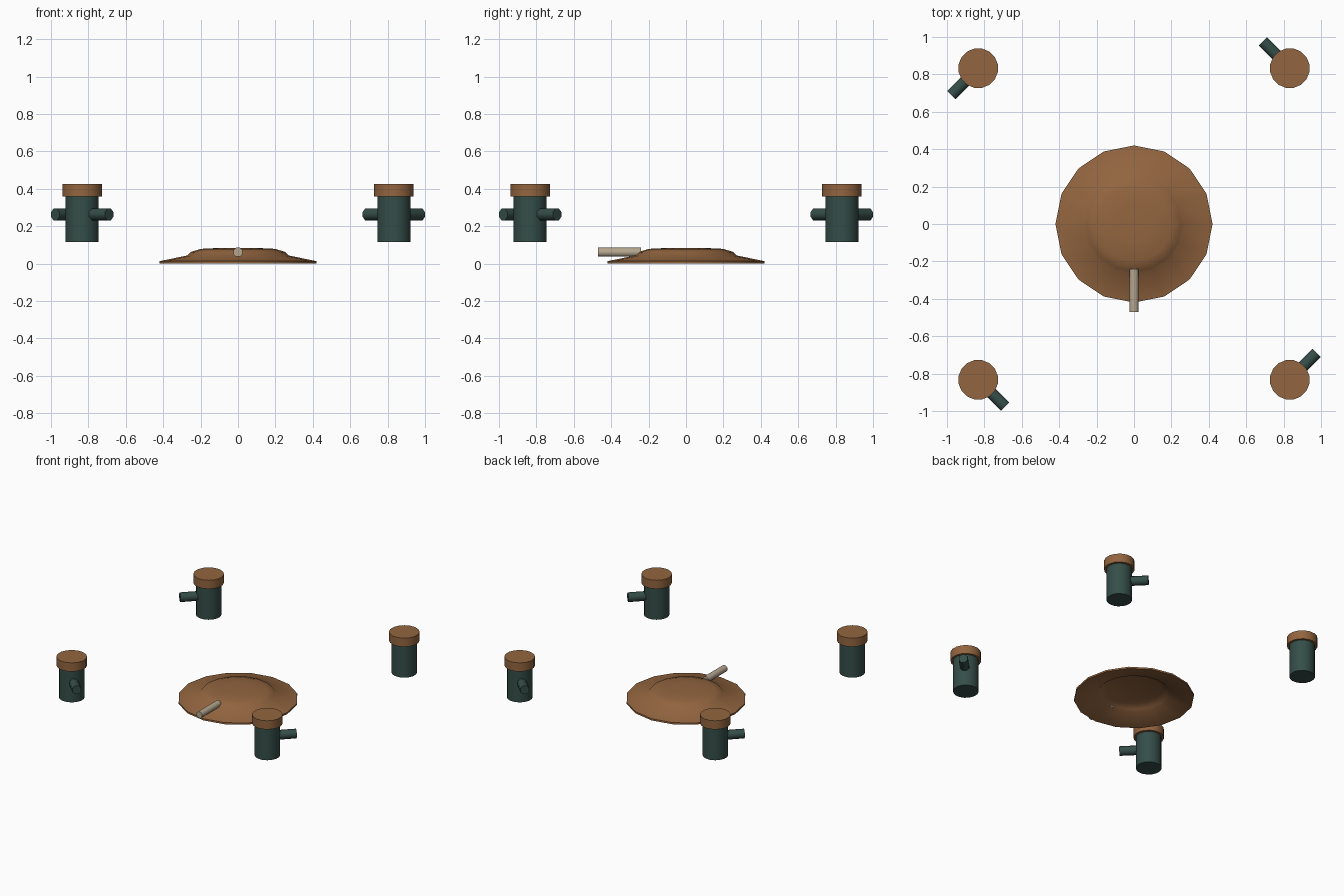
import bpy, bmesh, math
from mathutils import Matrix, Vector

old = bpy.data.objects.get("Cube")
if old:
    bpy.data.objects.remove(old, do_unlink=True)


def material(name, color):
    m = bpy.data.materials.new(name)
    m.use_nodes = True
    m.diffuse_color = (*color, 1)
    m.node_tree.nodes["Principled BSDF"].inputs["Base Color"].default_value = (*color, 1)
    return m


brown = material("warm brown", (0.29, 0.13, 0.05))
green = material("dark green", (0.035, 0.075, 0.065))
beige = material("pale beige", (0.46, 0.38, 0.27))


def finish(name, bm, mat, angle):
    bmesh.ops.recalc_face_normals(bm, faces=bm.faces)
    mesh = bpy.data.meshes.new(name)
    bm.to_mesh(mesh)
    bm.free()
    mesh.materials.append(mat)
    ob = bpy.data.objects.new(name, mesh)
    bpy.context.collection.objects.link(ob)
    bpy.ops.object.select_all(action="DESELECT")
    ob.select_set(True)
    bpy.context.view_layer.objects.active = ob
    bpy.ops.object.shade_smooth_by_angle(angle=math.radians(angle))
    return ob


def rod(name, start, end, radius, sides, mat):
    """Closed cylinder between two points."""
    start, end = Vector(start), Vector(end)
    axis = end - start
    bm = bmesh.new()
    turn = axis.to_track_quat("Z", "Y").to_matrix().to_4x4()
    spin = Matrix.Rotation(math.pi / sides, 4, "Z")
    bmesh.ops.create_cone(bm, cap_ends=True, segments=sides, radius1=radius,
                          radius2=radius, depth=axis.length,
                          matrix=Matrix.Translation((start + end) / 2) @ turn @ spin)
    return finish(name, bm, mat, 50)


# Domed plate: thin shell turned from a profile, open underneath
profile = [(0.42, 0.0), (0.42, 0.013), (0.27, 0.044), (0.253, 0.062),
           (0.2, 0.079), (0.1, 0.084), (0, 0.085),
           (0, 0.073), (0.19, 0.068), (0.24, 0.05), (0.255, 0.035), (0.42, 0.0)]
bm = bmesh.new()
points = [bm.verts.new((0, r, z)) for r, z in profile]
edges = [bm.edges.new(pair) for pair in zip(points, points[1:])]
bmesh.ops.spin(bm, geom=points + edges, cent=(0, 0, 0), axis=(0, 0, 1),
               angle=math.tau, steps=16, use_merge=True)
bmesh.ops.remove_doubles(bm, verts=bm.verts, dist=0.0005)
finish("domed_plate", bm, brown, 50)

# Pointer stick over the front of the plate
rod("pointer_stick", (0, -0.47, 0.061), (0, -0.24, 0.061), 0.026, 8, beige)

# Four corner posts, each with a cap and a side pipe turned round the centre
for i, place in enumerate(("back_left", "back_right", "front_right", "front_left")):
    turn = Matrix.Rotation(i * math.pi / 2, 3, "Z")
    centre = turn @ Vector((0.833, 0.833, 0))
    pipe = turn @ Vector((-1, 1, 0)).normalized()
    up = Vector((0, 0, 1))
    rod(place + "_post", centre + up * 0.115, centre + up * 0.36, 0.09, 16, green)
    rod(place + "_cap", centre + up * 0.36, centre + up * 0.427, 0.107, 16, brown)
    rod(place + "_pipe", centre + up * 0.263, centre + pipe * 0.204 + up * 0.263,
        0.034, 8, green)
